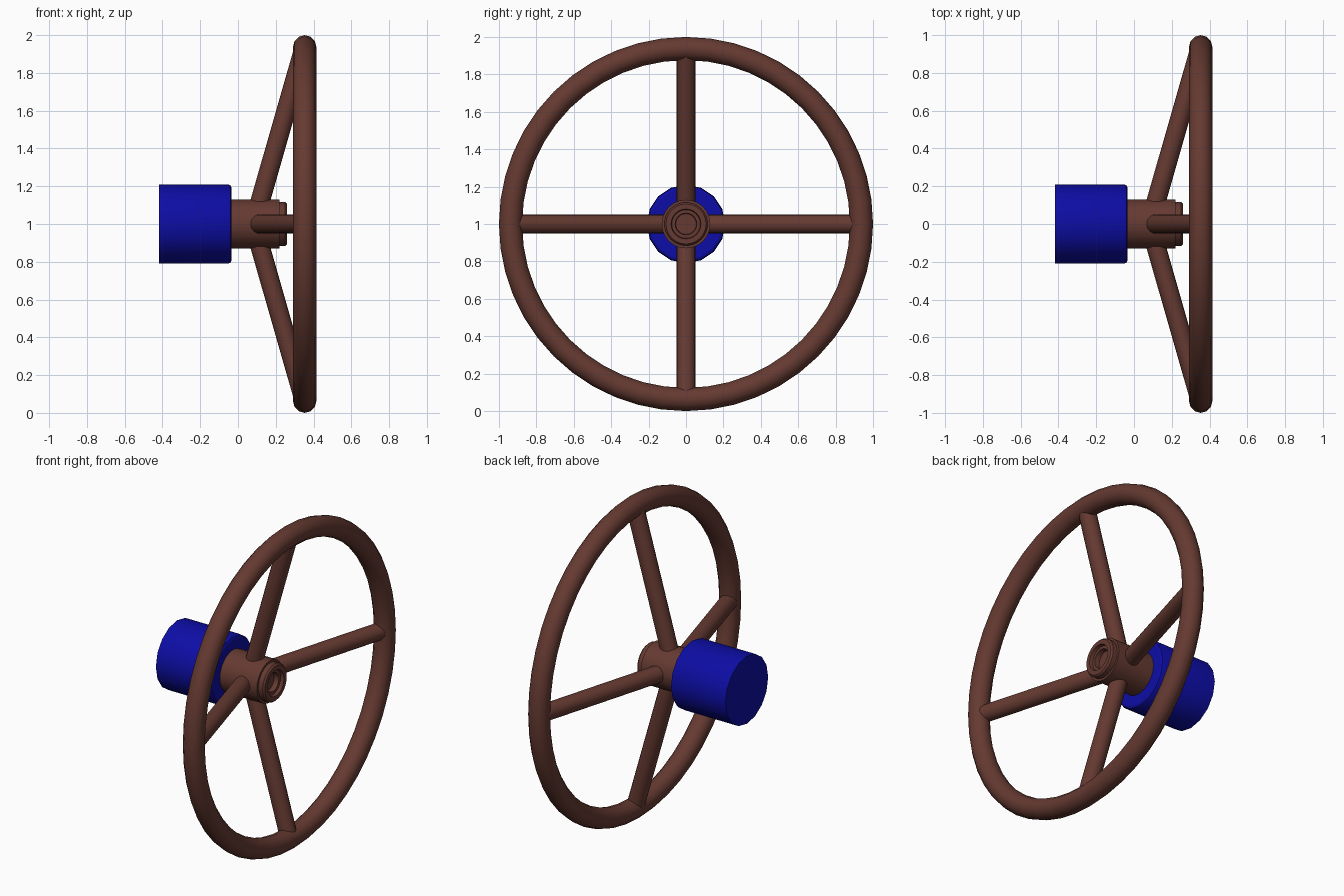
import bpy, math
from mathutils import Vector

cube = bpy.data.objects.get("Cube")
if cube:
    bpy.data.objects.remove(cube, do_unlink=True)


def make_material(name, color):
    mat = bpy.data.materials.new(name)
    mat.use_nodes = True
    mat.diffuse_color = color
    mat.node_tree.nodes["Principled BSDF"].inputs["Base Color"].default_value = color
    return mat


brown = make_material("red brown", (0.13, 0.042, 0.031, 1))
blue = make_material("deep blue", (0.004, 0.004, 0.38, 1))
CENTRE = Vector((0, 0, 1))


def finish(obj, name, mat, angle=35):
    obj.name = name
    obj.data.materials.append(mat)
    bpy.ops.object.select_all(action="DESELECT")
    obj.select_set(True)
    bpy.context.view_layer.objects.active = obj
    bpy.ops.object.shade_smooth_by_angle(angle=math.radians(angle))


def lathe_x(name, profile, sides, mat):
    """Turn (x, radius) points about the wheel axis and close both ends."""
    verts, faces = [], []
    for x, r in profile:
        for i in range(sides):
            a = math.tau * i / sides
            verts.append(CENTRE + Vector((x, r * math.cos(a), r * math.sin(a))))
    for k in range(len(profile) - 1):
        for i in range(sides):
            j = (i + 1) % sides
            faces.append((k * sides + j, k * sides + i,
                          (k + 1) * sides + i, (k + 1) * sides + j))
    faces.append(tuple(reversed(range(sides))))
    last = (len(profile) - 1) * sides
    faces.append(tuple(range(last, last + sides)))
    mesh = bpy.data.meshes.new(name)
    mesh.from_pydata(verts, [], faces)
    obj = bpy.data.objects.new(name, mesh)
    bpy.context.collection.objects.link(obj)
    finish(obj, name, mat)


# Rim
bpy.ops.mesh.primitive_torus_add(major_radius=0.938, minor_radius=0.062,
                                 major_segments=48, minor_segments=12,
                                 location=(0.353, 0, 1),
                                 rotation=(0, math.pi / 2, 0))
finish(bpy.context.object, "rim", brown)

# Spokes, leaning outward from the hub to the rim
for i, side in enumerate(("back", "top", "front", "bottom")):
    a = math.tau * i / 4
    out = Vector((0, math.cos(a), math.sin(a)))
    start = CENTRE + out * 0.06 + Vector((0.10, 0, 0))
    end = CENTRE + out * 0.915 + Vector((0.345, 0, 0))
    span = end - start
    bpy.ops.mesh.primitive_cylinder_add(vertices=16, radius=0.051, depth=span.length,
                                        location=(start + end) / 2)
    spoke = bpy.context.object
    spoke.rotation_euler = span.to_track_quat("Z", "Y").to_euler()
    finish(spoke, side + "_spoke", brown)

# Hub with stepped nose and recessed centre
lathe_x("hub", [(-0.06, 0.13), (0.22, 0.13), (0.22, 0.116), (0.25, 0.116),
                (0.26, 0.107), (0.26, 0.08), (0.24, 0.076), (0.24, 0.058),
                (0.21, 0.055)], 24, brown)

# Shaft housing with a softened front edge
lathe_x("shaft_housing", [(-0.418, 0.21), (-0.052, 0.21), (-0.04, 0.205),
                          (-0.034, 0.192)], 16, blue)
